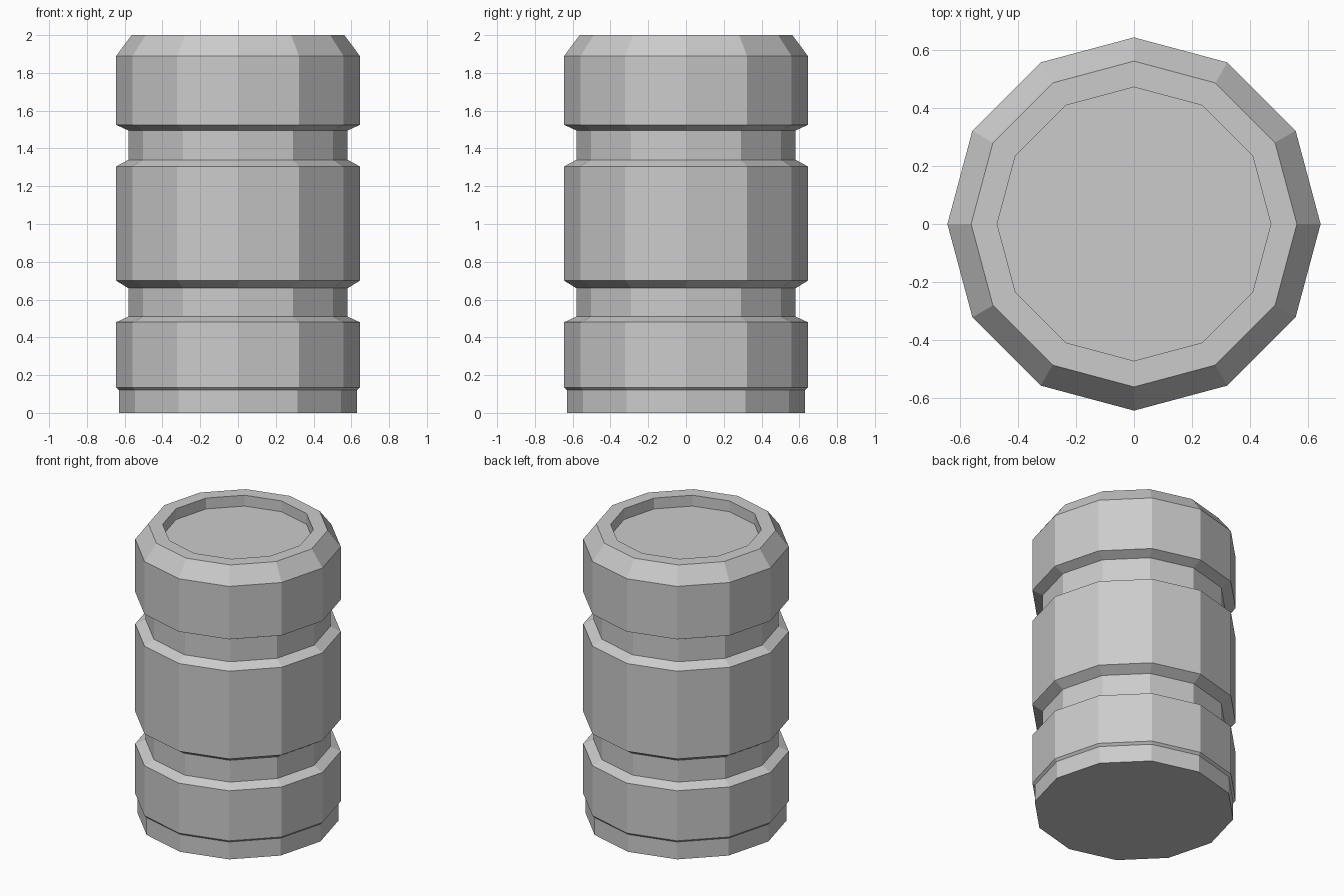
import bpy, bmesh
from math import cos, sin, tau

if "Cube" in bpy.data.objects:
    bpy.data.objects.remove(bpy.data.objects["Cube"])

SIDES = 12


def lathe(name, profile):
    """Revolve (radius, z) points into a flat-shaded solid with capped ends."""
    bm = bmesh.new()
    rings = [[bm.verts.new((r * cos(tau * i / SIDES), r * sin(tau * i / SIDES), z))
              for i in range(SIDES)] for r, z in profile]
    for a, b in zip(rings, rings[1:]):
        for i in range(SIDES):
            j = (i + 1) % SIDES
            bm.faces.new((a[i], a[j], b[j], b[i]))
    bm.faces.new(rings[0][::-1])
    bm.faces.new(rings[-1])
    bmesh.ops.recalc_face_normals(bm, faces=bm.faces)
    mesh = bpy.data.meshes.new(name)
    bm.to_mesh(mesh)
    bm.free()
    obj = bpy.data.objects.new(name, mesh)
    bpy.context.collection.objects.link(obj)
    return obj


R = 0.645        # outer bands
GROOVE = 0.58    # recessed grooves

profile = [
    (0.63, 0), (0.63, 0.12), (R, 0.135),                            # foot
    (R, 0.48), (GROOVE, 0.51), (GROOVE, 0.66), (R, 0.70),           # lower groove
    (R, 1.305), (GROOVE, 1.34), (GROOVE, 1.495), (R, 1.525),        # upper groove
    (R, 1.89), (0.563, 2.0),                                        # shoulder bevel
    (0.473, 2.0), (0.473, 1.925),                                   # rim and sunken lid
]
lathe("barrel_body", profile)
